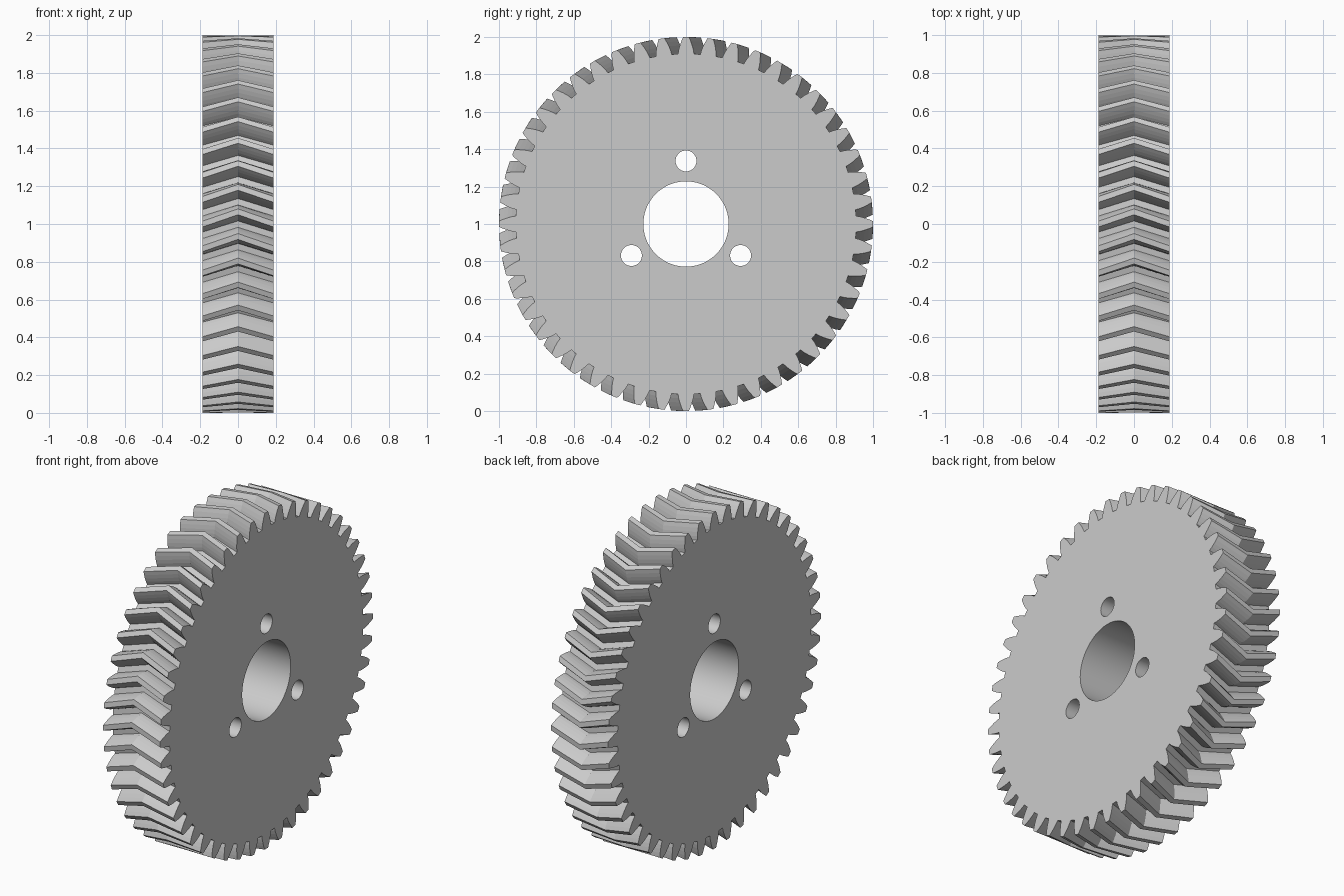
import bpy, bmesh, math
from mathutils import Vector

if "Cube" in bpy.data.objects:
    bpy.data.objects.remove(bpy.data.objects["Cube"])

TEETH = 48
TIP, PITCH, ROOT = 1.0, 0.96, 0.91
HALF_W = 0.187
TWIST = -math.radians(3.7)      # the middle of each tooth leads its ends
PRESSURE = math.radians(20)


def involute(a):
    return math.tan(a) - a


def half_angle(r):
    """Half the angular thickness of a tooth at radius r."""
    a = math.acos(min(1, PITCH * math.cos(PRESSURE) / r))
    return math.pi / (2 * TEETH) + involute(PRESSURE) - involute(a)


def gear_profile():
    """Polar outline (radius, angle) of the whole gear."""
    steps = 4
    flank = [ROOT + (TIP - ROOT) * i / steps for i in range(steps + 1)]
    points = []
    for t in range(TEETH):
        mid = t * math.tau / TEETH
        points += [(r, mid - half_angle(r)) for r in flank]
        points += [(r, mid + half_angle(r)) for r in reversed(flank)]
    return points


def circle(cy, cz, radius, n):
    return [(cy + radius * math.cos(math.tau * i / n),
             cz + radius * math.sin(math.tau * i / n)) for i in range(n)]


bm = bmesh.new()


def ring(x, points):
    return [bm.verts.new((x, y, z + 1)) for y, z in points]


def skin(a, b, smooth=False):
    """Quads between two matching closed rings."""
    n = len(a)
    for i in range(n):
        j = (i + 1) % n
        face = bm.faces.new((a[i], a[j], b[j], b[i]))
        face.smooth = smooth


def loop_edges(ring_verts):
    n = len(ring_verts)
    return [bm.edges.get((ring_verts[i], ring_verts[(i + 1) % n])) for i in range(n)]


# Herringbone teeth: two mirrored twisted halves meeting at x = 0
profile = gear_profile()
rings = []
for x, turn in ((-HALF_W, 0), (0, TWIST), (HALF_W, 0)):
    rings.append(ring(x, [(r * math.cos(a + turn), r * math.sin(a + turn))
                          for r, a in profile]))
skin(rings[0], rings[1])
skin(rings[1], rings[2])
side_edges = {-1: loop_edges(rings[0]), 1: loop_edges(rings[2])}

# Central bore and three bolt holes
holes = [circle(0, 0, 0.228, 96)]
for deg in (90, 210, 330):
    a = math.radians(deg)
    holes.append(circle(0.337 * math.cos(a), 0.337 * math.sin(a), 0.056, 40))
for points in holes:
    left, right = ring(-HALF_W, points), ring(HALF_W, points)
    skin(left, right, smooth=True)
    side_edges[-1] += loop_edges(left)
    side_edges[1] += loop_edges(right)

# Flat side faces around the holes
for side, edges in side_edges.items():
    for e in edges:
        e.smooth = False
    bmesh.ops.triangle_fill(bm, edges=edges, use_beauty=True,
                            normal=Vector((side, 0, 0)))

bmesh.ops.recalc_face_normals(bm, faces=bm.faces)
mesh = bpy.data.meshes.new("herringbone_gear")
bm.to_mesh(mesh)
bm.free()

gear = bpy.data.objects.new("herringbone_gear", mesh)
bpy.context.collection.objects.link(gear)

# Plain grey
grey = bpy.data.materials.new("light_grey")
grey.diffuse_color = (0.6, 0.6, 0.6, 1)
grey.use_nodes = True
grey.node_tree.nodes["Principled BSDF"].inputs["Base Color"].default_value = grey.diffuse_color
mesh.materials.append(grey)
